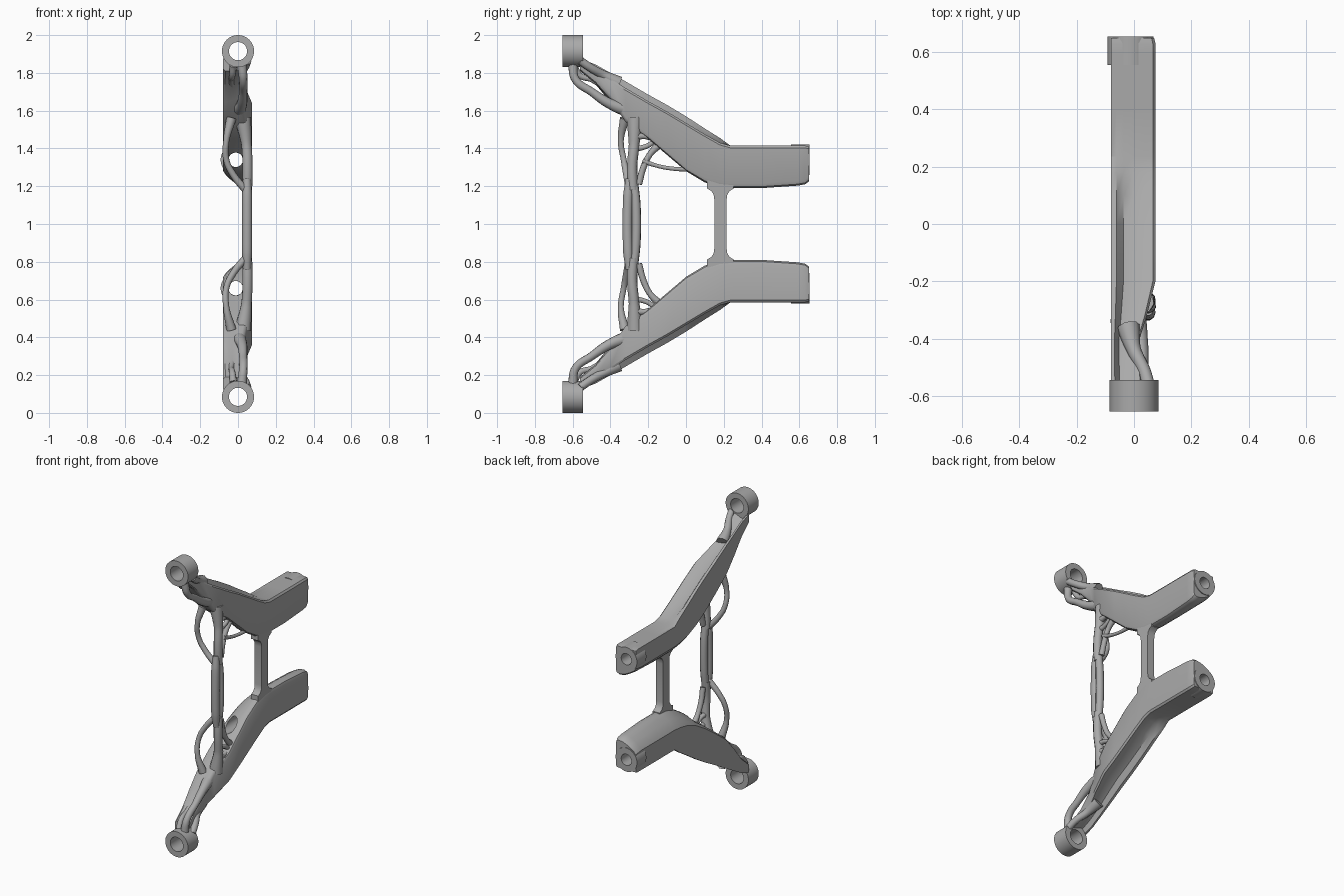
import bpy, bmesh, math
from mathutils import Vector, Matrix

if "Cube" in bpy.data.objects:
    bpy.data.objects.remove(bpy.data.objects["Cube"], do_unlink=True)

metal = bpy.data.materials.new("grey_metal")
metal.use_nodes = True
GREY = (0.4, 0.4, 0.4, 1)
metal.diffuse_color = GREY
metal.node_tree.nodes["Principled BSDF"].inputs["Base Color"].default_value = GREY

MID = Vector((0, 0, 1))   # plane of symmetry between upper and lower halves


def select(ob):
    bpy.ops.object.select_all(action='DESELECT')
    ob.select_set(True)
    bpy.context.view_layer.objects.active = ob


def finish(ob, angle=35, mirror=True):
    """Colour, shade and mirror a part into the lower half."""
    ob.data.materials.clear()
    ob.data.materials.append(metal)
    select(ob)
    bpy.ops.object.shade_smooth_by_angle(angle=math.radians(angle))
    if mirror:
        m = ob.modifiers.new("mirror", 'MIRROR')
        m.use_axis = (False, False, True)
    return ob


def from_bmesh(name, bm):
    """Object whose origin lies on the symmetry plane."""
    bmesh.ops.recalc_face_normals(bm, faces=bm.faces[:])
    bmesh.ops.translate(bm, verts=bm.verts[:], vec=-MID)
    me = bpy.data.meshes.new(name)
    bm.to_mesh(me)
    bm.free()
    ob = bpy.data.objects.new(name, me)
    ob.location = MID
    bpy.context.collection.objects.link(ob)
    return ob


def loft(name, rings, closed=False):
    bm = bmesh.new()
    loops = [[bm.verts.new(p) for p in r] for r in rings]
    n = len(loops[0])
    pairs = list(zip(loops, loops[1:]))
    if closed:
        pairs.append((loops[-1], loops[0]))
    for a, b in pairs:
        for i in range(n):
            bm.faces.new((a[i], a[(i + 1) % n], b[(i + 1) % n], b[i]))
    if not closed:
        bm.faces.new(loops[0])
        bm.faces.new(loops[-1])
    return from_bmesh(name, bm)


def circle(x, y, z, r, n=48):
    return [(x + r * math.cos(t * math.tau / n), y, z + r * math.sin(t * math.tau / n)) for t in range(n)]


def bushing(name, x, z, outer, inner, y0, y1):
    rings = [circle(x, y, z, r) for y, r in ((y0, outer), (y1, outer), (y1, inner), (y0, inner))]
    return finish(loft(name, rings, closed=True))


def tube(name, points, mirror=True):
    """Organic strand through (x, y, z, radius) points."""
    cu = bpy.data.curves.new(name, 'CURVE')
    cu.dimensions = '3D'
    cu.bevel_depth = 1
    cu.bevel_resolution = 3
    cu.resolution_u = 8
    cu.use_fill_caps = True
    sp = cu.splines.new('BEZIER')
    sp.bezier_points.add(len(points) - 1)
    for bp, (x, y, z, r) in zip(sp.bezier_points, points):
        bp.co = Vector((x, y, z)) - MID
        bp.radius = r
        bp.handle_left_type = bp.handle_right_type = 'AUTO'
    ob = bpy.data.objects.new(name, cu)
    ob.location = MID
    bpy.context.collection.objects.link(ob)
    select(ob)
    bpy.ops.object.convert(target='MESH')
    return finish(bpy.context.object, 60, mirror)


# Main arm: y, top on -x side, top on +x side, bottom -x, bottom +x, +x limit
STATIONS = [
    (-.56, 1.875, 1.87, 1.81, 1.81, .03),
    (-.48, 1.845, 1.82, 1.74, 1.745, .02),
    (-.40, 1.80, 1.77, 1.64, 1.66, .02),
    (-.32, 1.755, 1.72, 1.55, 1.54, .045),
    (-.20, 1.685, 1.65, 1.46, 1.45, .075),
    (-.10, 1.63, 1.595, 1.39, 1.365, .075),
    (0, 1.57, 1.535, 1.33, 1.28, .075),
    (.10, 1.505, 1.475, 1.29, 1.22, .075),
    (.18, 1.455, 1.43, 1.275, 1.195, .075),
    (.235, 1.415, 1.415, 1.27, 1.19, .075),
    (.40, 1.415, 1.415, 1.27, 1.19, .075),
    (.59, 1.415, 1.415, 1.27, 1.203, .075),
    (.63, 1.415, 1.415, 1.275, 1.21, .075),
    (.65, 1.41, 1.41, 1.28, 1.225, .07),
]


def arm_section(y, tl, tr, bl, br, xr):
    dip = .025 * max(0, min(1, (.235 - y) / .2))
    left, w = -.08, xr + .08
    at = lambda f: left + w * f
    mix = lambda a, b, f: a + (b - a) * f
    return [(at(f), y, z) for f, z in (
        (0, tl), (.12, tl), (.28, mix(tl, tr, .4) - dip), (.5, mix(tl, tr, .7) - dip * .8),
        (.75, tr - dip * .2), (.94, tr), (1, tr - .012), (1, br + .025), (.96, br + .008),
        (.86, br), (.65, br + .004), (.5, mix(br, bl, .22)), (.3, mix(br, bl, .5)),
        (.12, mix(br, bl, .82)), (0, bl + .012))]


arm = loft("arm", [arm_section(*s) for s in STATIONS])

# Long bolt bore through the rear of the arm
BX, BZ = -.012, 1.34
cutter = loft("bore_cutter", [circle(BX, y, BZ, .039) for y in (-.5, .8)])
cutter.hide_render = True
cut = arm.modifiers.new("bore", 'BOOLEAN')
cut.operation = 'DIFFERENCE'
cut.object = cutter
select(arm)
bpy.ops.object.modifier_apply(modifier=cut.name)
bpy.data.objects.remove(cutter, do_unlink=True)
finish(arm)

# Bushings at both ends
bushing("front_bushing", 0, 1.915, .085, .048, -.655, -.545)
bushing("rear_bushing", BX, BZ, .08, .038, .555, .655)

# Rear upright with filleted ends, half height and mirrored
outline = [(.0325, 1), (.0325, 1.13), (.036, 1.155), (.048, 1.175), (.07, 1.187), (.07, 1.23)]
outline = [(.1825 + w, z) for w, z in outline] + [(.1825 - w, z) for w, z in reversed(outline)]
rear = loft("rear_upright", [[(x, y, z) for y, z in outline] for x in (.02, .072)])
bm = bmesh.new()
bm.from_mesh(rear.data)
bmesh.ops.delete(bm, geom=[f for f in bm.faces if abs(f.calc_center_median().z) < 1e-4], context='FACES_ONLY')
bm.to_mesh(rear.data)
bm.free()
finish(rear)

# Front upright: twin strands side by side
tube("front_upright_outer", [(.048, -.30, .76, .02), (.048, -.307, .85, .027),
                             (.048, -.307, 1.15, .027), (.048, -.30, 1.24, .02)], False)
tube("front_upright_inner", [(.048, -.275, .78, .022), (.05, -.265, .9, .025),
                             (.05, -.265, 1.1, .025), (.048, -.275, 1.22, .022)], False)

# Strands joining the front upright to the arm
tube("node_post", [(.048, -.28, 1.18, .028), (.05, -.285, 1.3, .027),
                   (.045, -.275, 1.42, .028), (.025, -.27, 1.56, .045)])
tube("node_front_strand", [(.04, -.30, 1.18, .02), (-.025, -.315, 1.26, .018), (-.062, -.33, 1.34, .016),
                           (-.062, -.345, 1.44, .016), (-.035, -.325, 1.56, .026)])
tube("node_rear_strand", [(.048, -.25, 1.21, .018), (.045, -.225, 1.30, .017),
                          (.045, -.19, 1.37, .016), (.04, -.13, 1.43, .022)])
tube("node_loop", [(.045, -.27, 1.40, .018), (.045, -.23, 1.405, .014),
                   (.045, -.18, 1.43, .014), (.04, -.15, 1.48, .022)])
tube("node_cross_strand", [(.045, -.28, 1.46, .022), (.045, -.22, 1.465, .016), (.04, -.16, 1.45, .018)])

# Thin brace present on the upper side only
tube("upper_brace", [(.05, -.23, 1.335, .014), (.05, -.16, 1.31, .011),
                     (.05, -.07, 1.293, .011), (.05, .03, 1.29, .014)], False)

# Strands carrying the front bushing
tube("lower_front_branch", [(.0, -.30, 1.60, .04), (.02, -.40, 1.635, .028), (.028, -.50, 1.70, .022),
                            (.028, -.585, 1.765, .022), (.02, -.60, 1.85, .026)])
tube("upper_front_rib", [(-.02, -.36, 1.745, .04), (.0, -.44, 1.79, .025),
                         (.035, -.51, 1.83, .022), (.05, -.56, 1.865, .022)])
tube("inner_front_branch", [(-.03, -.42, 1.72, .022), (-.035, -.50, 1.765, .015),
                            (-.03, -.56, 1.785, .016), (-.025, -.595, 1.84, .02)])
